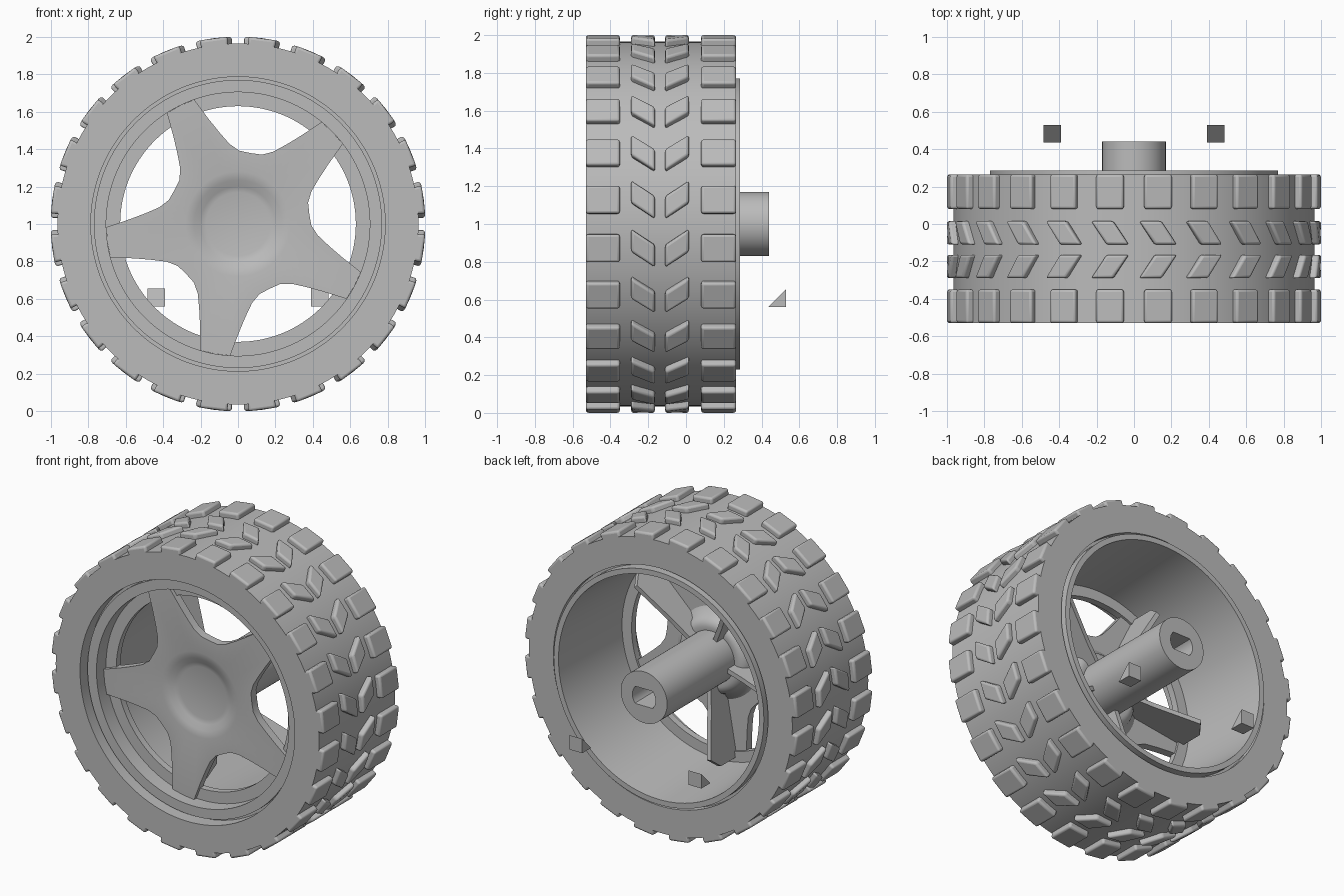
import bpy, bmesh
from math import sin, cos, pi, radians
from mathutils import Vector

if "Cube" in bpy.data.objects:
    bpy.data.objects.remove(bpy.data.objects["Cube"])

grey = bpy.data.materials.new("plain grey")
grey.use_nodes = True
grey.diffuse_color = (0.5, 0.5, 0.5, 1)
grey.node_tree.nodes["Principled BSDF"].inputs["Base Color"].default_value = (0.5, 0.5, 0.5, 1)


def polar(angle, radius, y):
    """Point around the wheel axle."""
    return Vector((radius * cos(angle), y, 1 + radius * sin(angle)))


def finish(name, bm, smooth=True):
    bmesh.ops.recalc_face_normals(bm, faces=bm.faces[:])
    mesh = bpy.data.meshes.new(name)
    bm.to_mesh(mesh)
    bm.free()
    mesh.materials.append(grey)
    obj = bpy.data.objects.new(name, mesh)
    bpy.context.collection.objects.link(obj)
    if smooth:
        bpy.ops.object.select_all(action="DESELECT")
        obj.select_set(True)
        bpy.context.view_layer.objects.active = obj
        bpy.ops.object.shade_smooth_by_angle(angle=radians(32))
    return obj


def loft(name, angles, profile, wrap=False):
    """Sweep (radius, y) steps round the axle; radius may be a list, one per angle."""
    bm = bmesh.new()
    n = len(angles)
    rings = []
    for radius, y in profile:
        radii = radius if isinstance(radius, list) else [radius] * n
        rings.append([bm.verts.new(polar(a, r, y)) for a, r in zip(angles, radii)])
    pairs = list(zip(rings, rings[1:]))
    if wrap:
        pairs.append((rings[-1], rings[0]))
    else:
        bm.faces.new(rings[0])
        bm.faces.new(rings[-1])
    for low, high in pairs:
        for i in range(n):
            j = (i + 1) % n
            bm.faces.new((low[i], low[j], high[j], high[i]))
    return finish(name, bm)


def add_prism(bm, bottom, top):
    """Closed solid between two matching outlines."""
    a = [bm.verts.new(p) for p in bottom]
    b = [bm.verts.new(p) for p in top]
    bm.faces.new(a)
    bm.faces.new(b)
    for i in range(len(a)):
        j = (i + 1) % len(a)
        bm.faces.new((a[i], a[j], b[j], b[i]))


def circle(n):
    return [2 * pi * i / n for i in range(n)]


# Tyre carcass and rim barrel
loft("tyre", circle(120), [(0.787, -0.53), (0.965, -0.53), (0.965, 0.265), (0.787, 0.265),
                           (0.787, 0.22), (0.76, 0.22), (0.76, -0.44), (0.787, -0.44)], wrap=True)
loft("rim", circle(120), [(0.77, -0.475), (0.77, 0.285), (0.735, 0.285), (0.70, -0.33),
                          (0.63, -0.33), (0.63, -0.375), (0.705, -0.375), (0.705, -0.475)], wrap=True)

# Tread: two rows of shoulder blocks and two rows of slanted blocks
BLOCKS = 24
ROWS = {  # start y, end y, start shift, end shift, half width
    "front_shoulder_blocks": (-0.53, -0.35, 0, 0, 0.075),
    "front_slanted_blocks": (-0.29, -0.165, 0.0425, -0.0425, 0.06),
    "back_slanted_blocks": (-0.11, 0.015, -0.0425, 0.0425, 0.06),
    "back_shoulder_blocks": (0.08, 0.265, 0, 0, 0.075),
}
for name, (y0, y1, s0, s1, half) in ROWS.items():
    bm = bmesh.new()
    for i in range(BLOCKS):
        a = 2 * pi * (i + 0.5) / BLOCKS
        plan = [(a + s0 - half, y0), (a + s0 + half, y0), (a + s1 + half, y1), (a + s1 - half, y1)]
        add_prism(bm, [polar(t, 0.94, y) for t, y in plan], [polar(t, 1.003, y) for t, y in plan])
    blocks = finish(name, bm)
    bevel = blocks.modifiers.new("rounded edges", "BEVEL")
    bevel.width = 0.014
    bevel.segments = 3

# Five-spoke star with a dished centre
half_window = [(0, 0.385), (9, 0.392), (16, 0.43), (21.5, 0.5), (25.5, 0.58), (29.4, 0.705)]
sector = [(-d, r) for d, r in half_window[:0:-1]] + half_window + [(36, 0.705)]
star = [(radians(80 + 72 * k + d), r) for k in range(5) for d, r in sector]
star_angles = [a for a, r in star]
outline = [r for a, r in star]
loft("spokes", star_angles, [(0.17, -0.365), (0.2, -0.372), (0.235, -0.392), (0.28, -0.40),
                             (outline, -0.40), (outline, -0.345), (0.30, -0.345), (0.26, -0.32),
                             (0.245, -0.29), (0.225, -0.27), (0.195, -0.26), (0.17, -0.265)])

# Stiffening fins behind the spokes
fin = [(0.15, -0.36), (0.15, -0.2), (0.3, -0.17), (0.6, -0.09), (0.67, -0.18), (0.67, -0.36)]
bm = bmesh.new()
for k in range(5):
    a = radians(44 + 72 * k)
    side = Vector((-sin(a), 0, cos(a))) * 0.015
    add_prism(bm, [polar(a, r, y) - side for r, y in fin], [polar(a, r, y) + side for r, y in fin])
finish("spoke_fins", bm, smooth=False)

# Axle post with a flat-sided shaft hole
post_angles = circle(72)
hole = [min(0.085, 0.057 / max(abs(sin(a)), 0.01)) for a in post_angles]
loft("axle_post", post_angles, [(0.17, -0.34), (0.17, 0.44), (hole, 0.44), (hole, 0.05)])

# Two loose wedges behind the wheel
wedge = [(0.435, 0.56), (0.53, 0.56), (0.53, 0.655)]
for name, x in (("left_wedge", 0.437), ("right_wedge", -0.437)):
    bm = bmesh.new()
    add_prism(bm, [Vector((x - 0.047, y, z)) for y, z in wedge],
              [Vector((x + 0.047, y, z)) for y, z in wedge])
    finish(name, bm, smooth=False)
